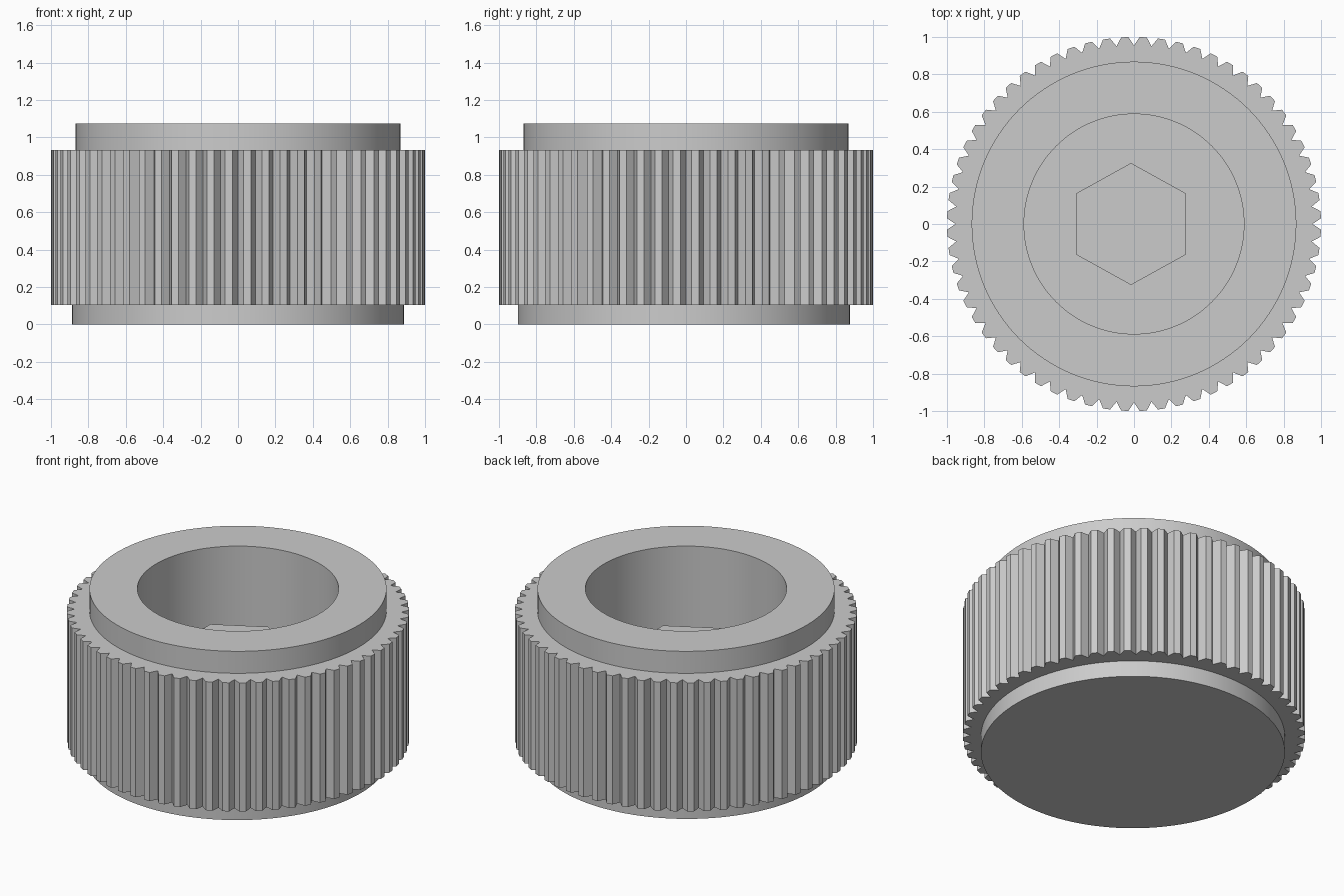
import bpy, bmesh
from math import cos, sin, radians, tau

cube = bpy.data.objects.get("Cube")
if cube:
    bpy.data.objects.remove(cube, do_unlink=True)

# One grey for the whole knob
grey = bpy.data.materials.new("light grey metal")
grey.use_nodes = True
colour = (0.6, 0.6, 0.6, 1)
grey.diffuse_color = colour
grey.node_tree.nodes["Principled BSDF"].inputs["Base Color"].default_value = colour

TEETH = 64
PITCH = tau / TEETH
LAND = radians(1.1)   # half width of a tooth's flat tip
TIP, ROOT = 1.0, 0.955


def circle(radius, sides=128):
    return [(radius * cos(tau * i / sides), radius * sin(tau * i / sides)) for i in range(sides)]


def per_tooth(valley, tip):
    """Three points a tooth: one valley and the two corners of the tip."""
    points = []
    for i in range(TEETH):
        a = i * PITCH
        for turn, r in ((0, valley), (PITCH / 2 - LAND, tip), (PITCH / 2 + LAND, tip)):
            points.append((r * cos(a + turn), r * sin(a + turn)))
    return points


def shell(name, sections, cap_start=False, cap_end=False, smooth=True, offset=(0, 0)):
    """Join a series of (outline, height) sections with quads."""
    bm = bmesh.new()
    rings = [[bm.verts.new((x + offset[0], y + offset[1], z)) for x, y in outline]
             for outline, z in sections]
    for low, high in zip(rings, rings[1:]):
        for i in range(len(low)):
            j = (i + 1) % len(low)
            bm.faces.new((low[i], low[j], high[j], high[i]))
    if cap_start:
        bm.faces.new(rings[0][::-1])
    if cap_end:
        bm.faces.new(rings[-1])
    mesh = bpy.data.meshes.new(name)
    bm.to_mesh(mesh)
    bm.free()
    mesh.materials.append(grey)
    obj = bpy.data.objects.new(name, mesh)
    bpy.context.collection.objects.link(obj)
    if smooth:
        bpy.ops.object.select_all(action='DESELECT')
        obj.select_set(True)
        bpy.context.view_layer.objects.active = obj
        bpy.ops.object.shade_smooth_by_angle(angle=radians(30))
    return obj


BASE_TOP, GRIP_TOP, TOP, FLOOR = 0.104, 0.933, 1.075, 0.3

# Closed foot under the grip
shell("base_disc", [(circle(0.888), 0), (circle(0.888), BASE_TOP)],
      cap_start=True, offset=(0, -0.01))

# Grip with straight V-grooved ribs and flat shoulders
inner, ribs = per_tooth(0.86, 0.86), per_tooth(ROOT, TIP)
shell("knurled_grip", [(inner, BASE_TOP), (ribs, BASE_TOP), (ribs, GRIP_TOP), (inner, GRIP_TOP)],
      smooth=False)

# Raised collar, its flat rim, and the bore down to its floor
shell("collar", [(circle(0.868), GRIP_TOP), (circle(0.868), TOP), (circle(0.588), TOP)])
shell("bore", [(circle(0.588), TOP), (circle(0.588), FLOOR)], cap_end=True)

# Hexagonal bolt head standing in the bore
hexagon = [(0.34 * cos(tau * (i + 0.5) / 6), 0.326 * sin(tau * (i + 0.5) / 6)) for i in range(6)]
shell("hex_bolt_head", [(hexagon, FLOOR), (hexagon, 0.7)], cap_end=True, smooth=False,
      offset=(-0.016, 0))
